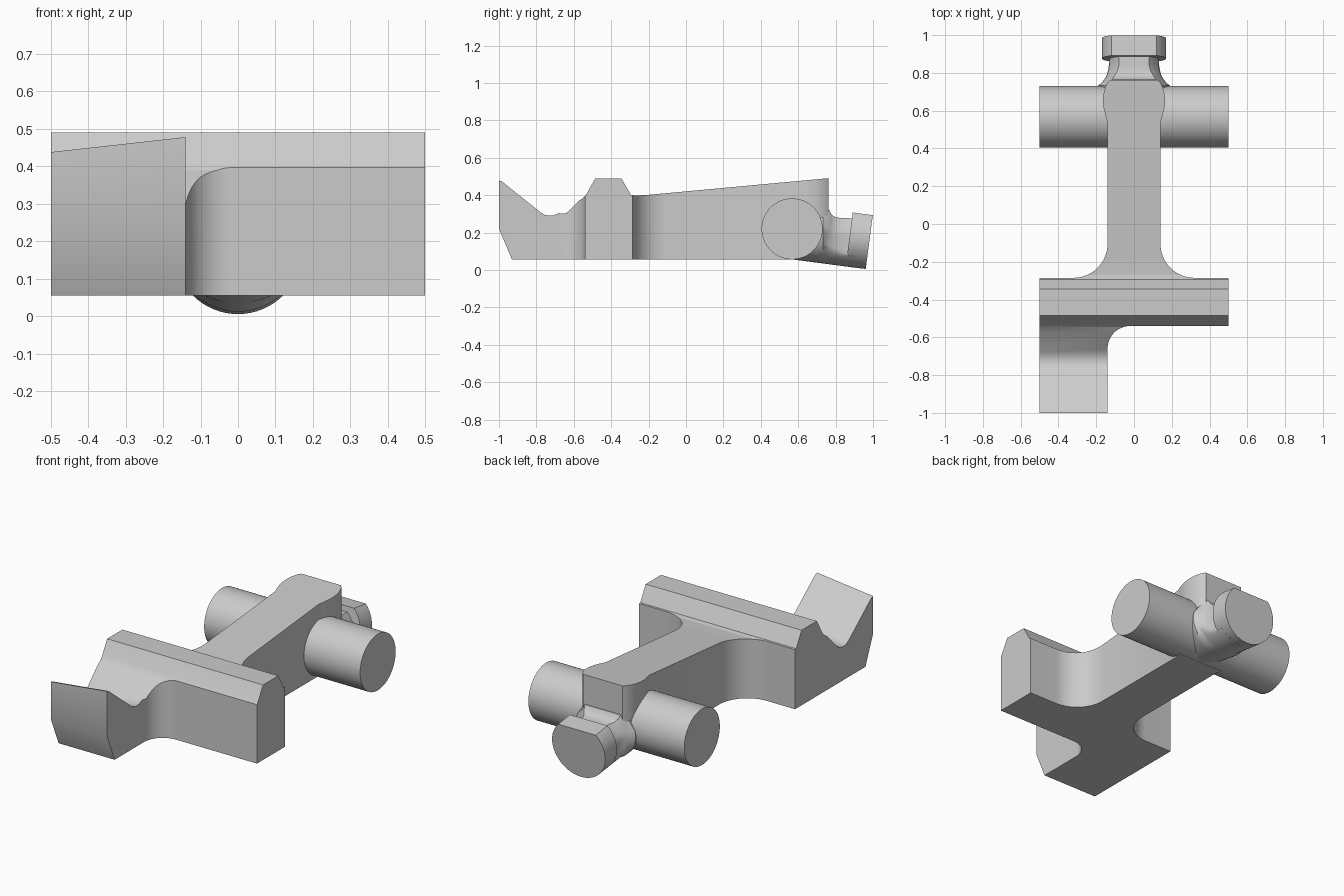
import bpy, bmesh
from math import sin, cos, pi, radians, atan
from mathutils import Matrix

if "Cube" in bpy.data.objects:
    bpy.data.objects.remove(bpy.data.objects["Cube"])


def finish(name, bm):
    bmesh.ops.recalc_face_normals(bm, faces=bm.faces)
    me = bpy.data.meshes.new(name)
    bm.to_mesh(me)
    bm.free()
    ob = bpy.data.objects.new(name, me)
    bpy.context.collection.objects.link(ob)
    return ob


def smooth(ob, angle=28):
    bpy.ops.object.select_all(action='DESELECT')
    ob.select_set(True)
    bpy.context.view_layer.objects.active = ob
    bpy.ops.object.shade_smooth_by_angle(angle=radians(angle))


def loft(name, rings):
    bm = bmesh.new()
    rows = [[bm.verts.new(p) for p in r] for r in rings]
    n = len(rows[0])
    for a, b in zip(rows, rows[1:]):
        for i in range(n):
            j = (i + 1) % n
            bm.faces.new((a[i], a[j], b[j], b[i]))
    bm.faces.new(rows[0])
    bm.faces.new(rows[-1][::-1])
    return finish(name, bm)


def arc(cx, cy, r, a0, a1, n=14):
    return [(cx + r * cos(radians(a0 + (a1 - a0) * i / n)),
             cy + r * sin(radians(a0 + (a1 - a0) * i / n))) for i in range(n + 1)]


# body plan outline: arm with rounded head, crossbar and single front leg
half = [(0.14, 0.54), (0.15, 0.57), (0.16, 0.61), (0.164, 0.65),
        (0.161, 0.69), (0.153, 0.72), (0.138, 0.75), (0.12, 0.77), (0.12, 0.82)]
fillet = arc(0.32, -0.105, 0.18, 270, 180)
right = [(0.5, -0.285)] + fillet + half
left = [(-x, y) for x, y in reversed(right)]
plan = right + left + [(-0.5, -1.05), (-0.14, -1.05)] \
    + arc(-0.02, -0.66, 0.12, 180, 90) + [(0.5, -0.54)]
body = loft("body", [[(x, y, z) for x, y in plan] for z in (-0.1, 0.7)])

# side profile that trims the body
side = [(-0.93, 0.055), (-1, 0.22), (-1, 0.478), (-0.985, 0.474), (-0.775, 0.306),
        (-0.755, 0.295), (-0.73, 0.29), (-0.705, 0.293), (-0.68, 0.304),
        (-0.575, 0.368), (-0.545, 0.39), (-0.53, 0.41), (-0.485, 0.49),
        (-0.345, 0.49), (-0.295, 0.402), (-0.27, 0.398), (-0.2, 0.402),
        (0.763, 0.491), (0.763, 0.2), (0.57, 0.055)]


def slope(x, y, z):
    # the leg top leans down toward its outer side
    return z + (x + 0.14) * 0.111 if y < -0.6 and z > 0.25 else z


trim = loft("body_trim", [[(x, y, slope(x, y, z)) for y, z in side] for x in (-0.52, 0.52)])
trim.hide_render = True
mod = body.modifiers.new("trim", 'BOOLEAN')
mod.operation = 'INTERSECT'
mod.solver = 'EXACT'
mod.object = trim
bpy.context.view_layer.objects.active = body
bpy.ops.object.modifier_apply(modifier="trim")
bpy.data.objects.remove(trim)
smooth(body)

# cross pin
pin = loft("cross_pin", [[(x, 0.567 + 0.163 * cos(2 * pi * i / 64), 0.22 + 0.163 * sin(2 * pi * i / 64))
                          for i in range(64)] for x in (-0.5, 0.5)])
smooth(pin)

# neck between pin and rear flange, round underneath and flared into the pin
R = 0.169


def neck_ring(y, w, top, wt):
    cz = 0.005 + (0.96 - y) * 0.1317 + R
    rx = max(w, R)
    pts = []
    for i in range(33):
        a = pi + pi * i / 32
        pts.append((max(-w, min(w, rx * cos(a))), y, cz + R * sin(a)))
    return pts + [(w * 0.97, y, cz + 0.03), (wt, y, top), (-wt, y, top), (-w * 0.97, y, cz + 0.03)]


neck = loft("neck", [neck_ring(*r) for r in (
    (0.58, 0.165, 0.30, 0.13), (0.70, 0.19, 0.30, 0.12), (0.732, 0.19, 0.32, 0.12),
    (0.75, 0.17, 0.325, 0.118), (0.766, 0.157, 0.32, 0.115), (0.775, 0.151, 0.302, 0.11),
    (0.79, 0.144, 0.287, 0.10), (0.81, 0.138, 0.28, 0.088), (0.84, 0.133, 0.278, 0.08),
    (0.87, 0.131, 0.277, 0.08), (0.91, 0.131, 0.274, 0.085))])
smooth(neck, 35)

# tilted rear flange: disc with a flat top
a0 = pi / 4
disc = [(0.17 * cos(pi - a0 + (pi + 2 * a0) * i / 48), 0.17 * sin(pi - a0 + (pi + 2 * a0) * i / 48))
        for i in range(49)]
flange = loft("rear_flange", [[(x, y, z) for x, z in disc] for y in (-0.108, 0)])
flange.data.transform(Matrix.Translation((0, 0.983, 0.174)) @ Matrix.Rotation(-atan(0.1317), 4, 'X'))
smooth(flange)
